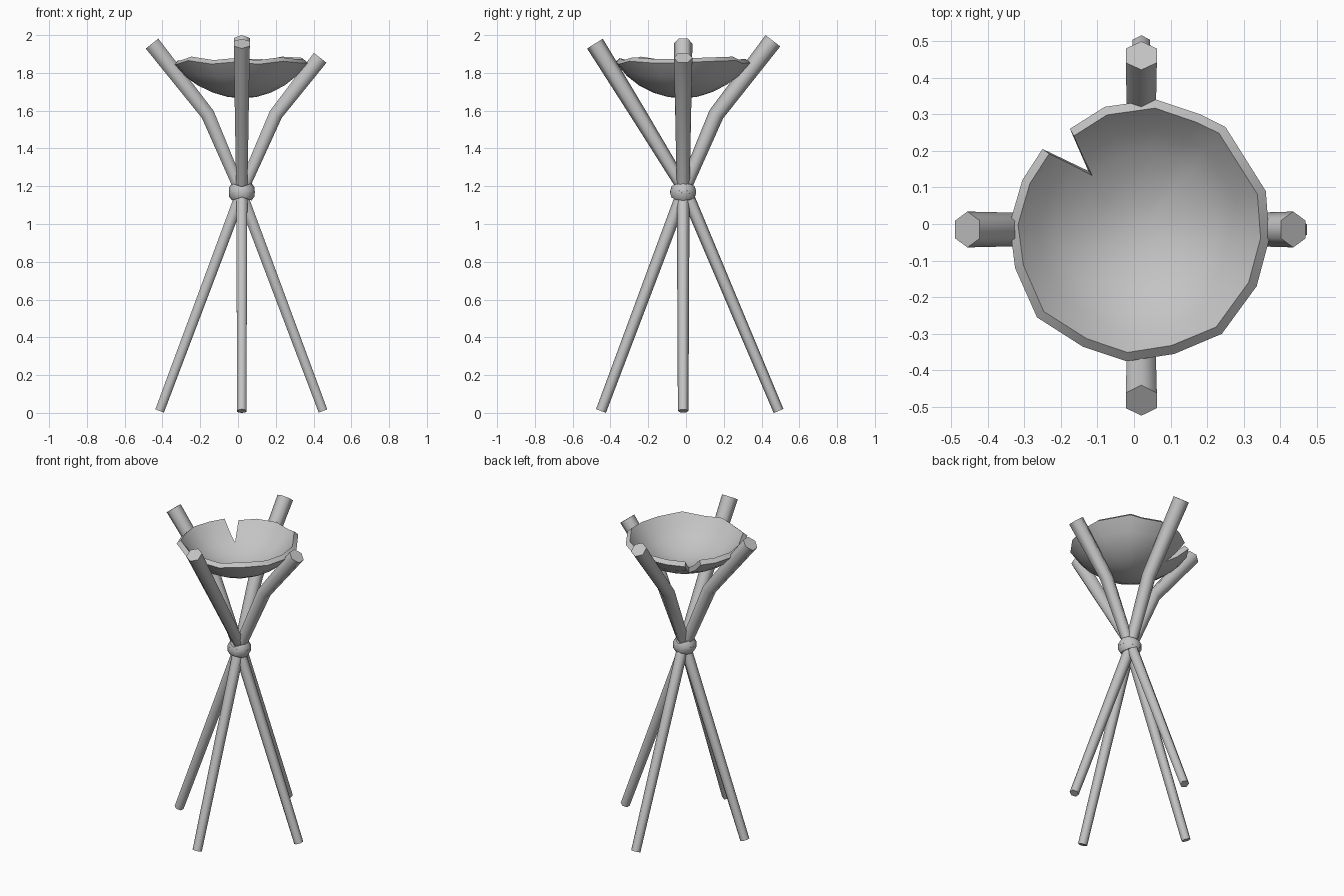
import bpy, bmesh, math
from mathutils import Vector, Matrix

if "Cube" in bpy.data.objects:
    bpy.data.objects.remove(bpy.data.objects["Cube"], do_unlink=True)

grey = bpy.data.materials.new("plain grey")
grey.use_nodes = True
grey.diffuse_color = (0.55, 0.55, 0.55, 1)
grey.node_tree.nodes["Principled BSDF"].inputs["Base Color"].default_value = grey.diffuse_color


def finish(name, bm, angle):
    """Turn a bmesh into a smooth-shaded object with the grey material."""
    bmesh.ops.recalc_face_normals(bm, faces=bm.faces)
    mesh = bpy.data.meshes.new(name)
    bm.to_mesh(mesh)
    bm.free()
    mesh.materials.append(grey)
    obj = bpy.data.objects.new(name, mesh)
    bpy.context.collection.objects.link(obj)
    bpy.ops.object.select_all(action="DESELECT")
    obj.select_set(True)
    bpy.context.view_layer.objects.active = obj
    bpy.ops.object.shade_smooth_by_angle(angle=math.radians(angle))
    return obj


def bridge(bm, low, high):
    for i in range(len(low)):
        j = (i + 1) % len(low)
        bm.faces.new((low[i], low[j], high[j], high[i]))


def pole(name, path, radii, sides=6):
    """Tapered hexagonal stick swept along a bent path."""
    pts = [Vector(p) for p in path]
    bm = bmesh.new()
    rings = []
    for i, p in enumerate(pts):
        tangent = (pts[min(i + 1, len(pts) - 1)] - pts[max(i - 1, 0)]).normalized()
        u = (Vector((0, 1, 0)) - tangent * tangent.y).normalized()
        v = tangent.cross(u)
        turns = [math.tau * k / sides for k in range(sides)]
        rings.append([bm.verts.new(p + radii[i] * (u * math.cos(a) + v * math.sin(a))) for a in turns])
    for low, high in zip(rings, rings[1:]):
        bridge(bm, low, high)
    bm.faces.new(rings[0])
    bm.faces.new(rings[-1])
    return finish(name, bm, 62)


# Four crossing poles: foot, tie, bend, tip
CX, CY = 0.02, -0.015
TAPER = (0.028, 0.034, 0.042, 0.049)
pole("left_tip_pole", [(-0.415, CY, 0.01), (0.02, CY, 1.17), (0.2, CY, 1.58), (0.435, CY, 1.88)], TAPER)
pole("right_tip_pole", [(0.45, CY, 0.01), (0.015, CY, 1.17), (-0.16, CY, 1.58), (-0.455, CY, 1.955)], TAPER)
pole("back_tip_pole", [(CX, -0.45, 0.01), (CX, -0.015, 1.17), (CX, 0.16, 1.58), (CX, 0.46, 1.97)], TAPER)
pole("front_tip_pole", [(CX, 0.49, 0.01), (CX, 0, 1.17), (CX, -0.25, 1.58), (CX, -0.482, 1.955)], TAPER)


# Two straps tilted against each other around the crossing
def strap(name, tilt, major=10, minor=6):
    bm = bmesh.new()
    rings = []
    for i in range(major):
        a = math.tau * i / major
        ring = []
        for k in range(minor):
            b = math.tau * k / minor
            r = 0.056 + 0.016 * math.cos(b)
            ring.append(bm.verts.new((r * math.cos(a), r * math.sin(a), 0.03 * math.sin(b))))
        rings.append(ring)
    for i in range(major):
        bridge(bm, rings[i], rings[(i + 1) % major])
    place = Matrix.Translation((CX, CY, 1.17)) @ Matrix.Rotation(math.radians(tilt), 4, "Y")
    bm.transform(place)
    finish(name, bm, 60)


strap("rising_strap", 19)
strap("falling_strap", -19)

# Chipped bowl: uneven rim outline, ending on both sides of the chip
rim = [(-.175, .26), (-.08, .32), (.06, .34), (.18, .3), (.25, .265), (.36, .09), (.37, -.04),
       (.335, -.17), (.24, -.3), (.11, -.355), (-.02, -.375), (-.14, -.335), (-.265, -.255),
       (-.325, -.12), (-.34, 0), (-.305, .12), (-.25, .205)]
chip = Vector((-0.125, 0.145))
centre = Vector((CX, CY))
CURVE = 0.436
BOTTOM = 1.665


def bowl_point(xy):
    """Lift a plan position onto the spherical shell, with a slightly uneven height."""
    d = xy - centre
    r = d.length
    z = BOTTOM + CURVE - math.sqrt(CURVE ** 2 - r ** 2)
    near_chip = max(0, 1 - (xy - chip).length / 0.25)
    return (xy.x, xy.y, z + (0.03 * d.x + 0.03 * near_chip) * r / 0.35)


bm = bmesh.new()
rings = []
for t in (0.22, 0.44, 0.65, 0.83, 1):
    ring = []
    for i, p in enumerate(rim):
        xy = centre.lerp(Vector(p), t)
        if i in (0, len(rim) - 1):
            # Pull the two edges of the chip together at its tip
            if t == 0.65:
                xy = chip.copy()
            elif t == 0.83:
                xy = chip.lerp(Vector(p), 0.5)
        ring.append(bm.verts.new(bowl_point(xy)))
    rings.append(ring)
hub = bm.verts.new((CX, CY, BOTTOM))
n = len(rim)
for i in range(n):
    j = (i + 1) % n
    bm.faces.new((hub, rings[0][i], rings[0][j]))
    for level in range(4):
        if j != 0 or level < 2:
            bm.faces.new((rings[level][i], rings[level + 1][i], rings[level + 1][j], rings[level][j]))
bmesh.ops.remove_doubles(bm, verts=bm.verts, dist=0.0005)
bowl = finish("bowl", bm, 40)

# Give the shell an inner wall and a squared rim; keep the outer side in place
shell = bowl.modifiers.new("wall", "SOLIDIFY")
shell.thickness = 0.032
up = sum(f.normal.z for f in bowl.data.polygons)
shell.offset = 1 if up > 0 else -1
bpy.ops.object.modifier_apply(modifier=shell.name)
bpy.ops.object.shade_smooth_by_angle(angle=math.radians(40))
